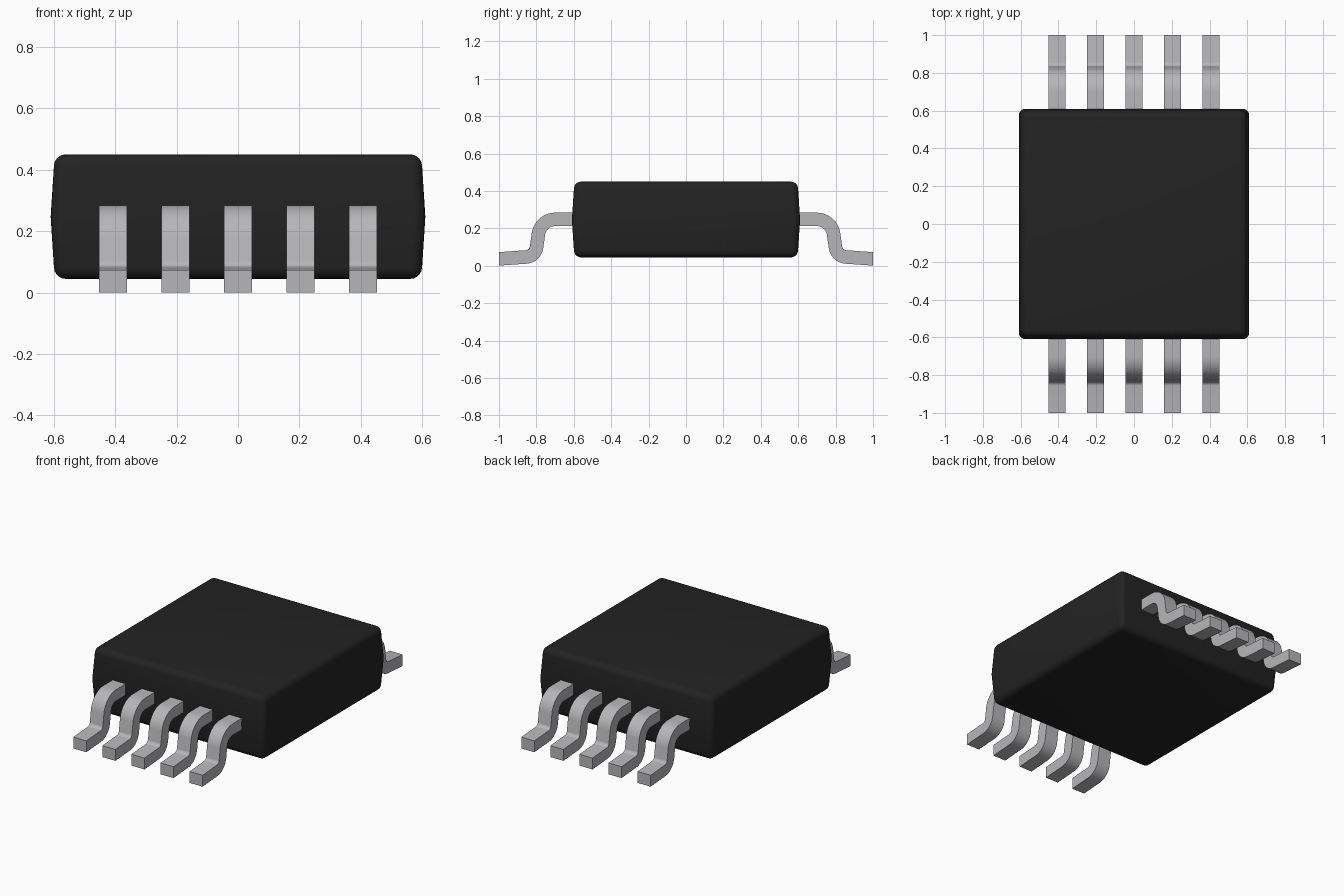
import bpy, bmesh, math
from mathutils import Vector

if "Cube" in bpy.data.objects:
    bpy.data.objects.remove(bpy.data.objects["Cube"])


def material(name, rgb):
    m = bpy.data.materials.new(name)
    m.diffuse_color = (*rgb, 1)
    m.use_nodes = True
    m.node_tree.nodes["Principled BSDF"].inputs["Base Color"].default_value = m.diffuse_color
    return m


black = material("black plastic", (0.0165, 0.0165, 0.0165))
silver = material("silver metal", (0.47, 0.47, 0.49))


def make_object(name, bm, mat, angle):
    bmesh.ops.recalc_face_normals(bm, faces=bm.faces)
    me = bpy.data.meshes.new(name)
    bm.to_mesh(me)
    bm.free()
    me.materials.append(mat)
    ob = bpy.data.objects.new(name, me)
    bpy.context.collection.objects.link(ob)
    bpy.ops.object.select_all(action='DESELECT')
    ob.select_set(True)
    bpy.context.view_layer.objects.active = ob
    bpy.ops.object.shade_smooth_by_angle(angle=math.radians(angle))
    return ob


# Body: block that bulges slightly at mid height, with rounded edges
bm = bmesh.new()
rings = [[bm.verts.new((sx * h, sy * h, z)) for sx, sy in ((-1, -1), (1, -1), (1, 1), (-1, 1))]
         for h, z in ((0.597, 0.045), (0.61, 0.247), (0.597, 0.45))]
bm.faces.new(rings[0])
bm.faces.new(rings[2])
for a, b in zip(rings, rings[1:]):
    for i in range(4):
        j = (i + 1) % 4
        bm.faces.new((a[i], a[j], b[j], b[i]))
bmesh.ops.recalc_face_normals(bm, faces=bm.faces)
sharp = [e for e in bm.edges if e.calc_face_angle() > math.radians(45)]
bmesh.ops.bevel(bm, geom=sharp, offset=0.036, segments=5, profile=0.5, affect='EDGES')
make_object("body", bm, black, 40)


# Gull-wing lead path: straight pieces joined by fillets
def fillet(prev, corner, nxt, r, n=10):
    u, v = (prev - corner).normalized(), (nxt - corner).normalized()
    half = u.angle(v) / 2
    centre = corner + (u + v).normalized() * (r / math.sin(half))
    start = corner + u * (r / math.tan(half)) - centre
    end = corner + v * (r / math.tan(half)) - centre
    total = start.angle(end)
    return [centre + (start * math.sin((1 - t) * total) + end * math.sin(t * total)) / math.sin(total)
            for t in (i / n for i in range(n + 1))]


P = [Vector(p) for p in ((0.55, 0.248), (0.778, 0.248), (0.806, 0.0506), (1.0, 0.037))]
path = [P[0]] + fillet(P[0], P[1], P[2], 0.09) + fillet(P[1], P[2], P[3], 0.06) + [P[3]]
half_w, half_t = 0.0455, 0.036


def make_lead(name, x, side):
    bm = bmesh.new()
    loops = []
    for i, p in enumerate(path):
        d = (path[min(i + 1, len(path) - 1)] - path[max(i - 1, 0)]).normalized()
        n = Vector((-d.y, d.x)) * half_t
        if i in (0, len(path) - 1):
            n = Vector((0, half_t))  # square-cut ends
        loops.append([bm.verts.new((x + sx * half_w, side * (p + s * n).x, (p + s * n).y))
                      for sx, s in ((-1, -1), (1, -1), (1, 1), (-1, 1))])
    for a, b in zip(loops, loops[1:]):
        for i in range(4):
            j = (i + 1) % 4
            bm.faces.new((a[i], a[j], b[j], b[i]))
    bm.faces.new(loops[0])
    bm.faces.new(loops[-1])
    make_object(name, bm, silver, 40)


# Five leads on the front and five on the back
for side, label in ((-1, "front"), (1, "back")):
    for k in range(5):
        make_lead(f"{label}_lead_{k + 1}", (k - 2) * 0.2035, side)
